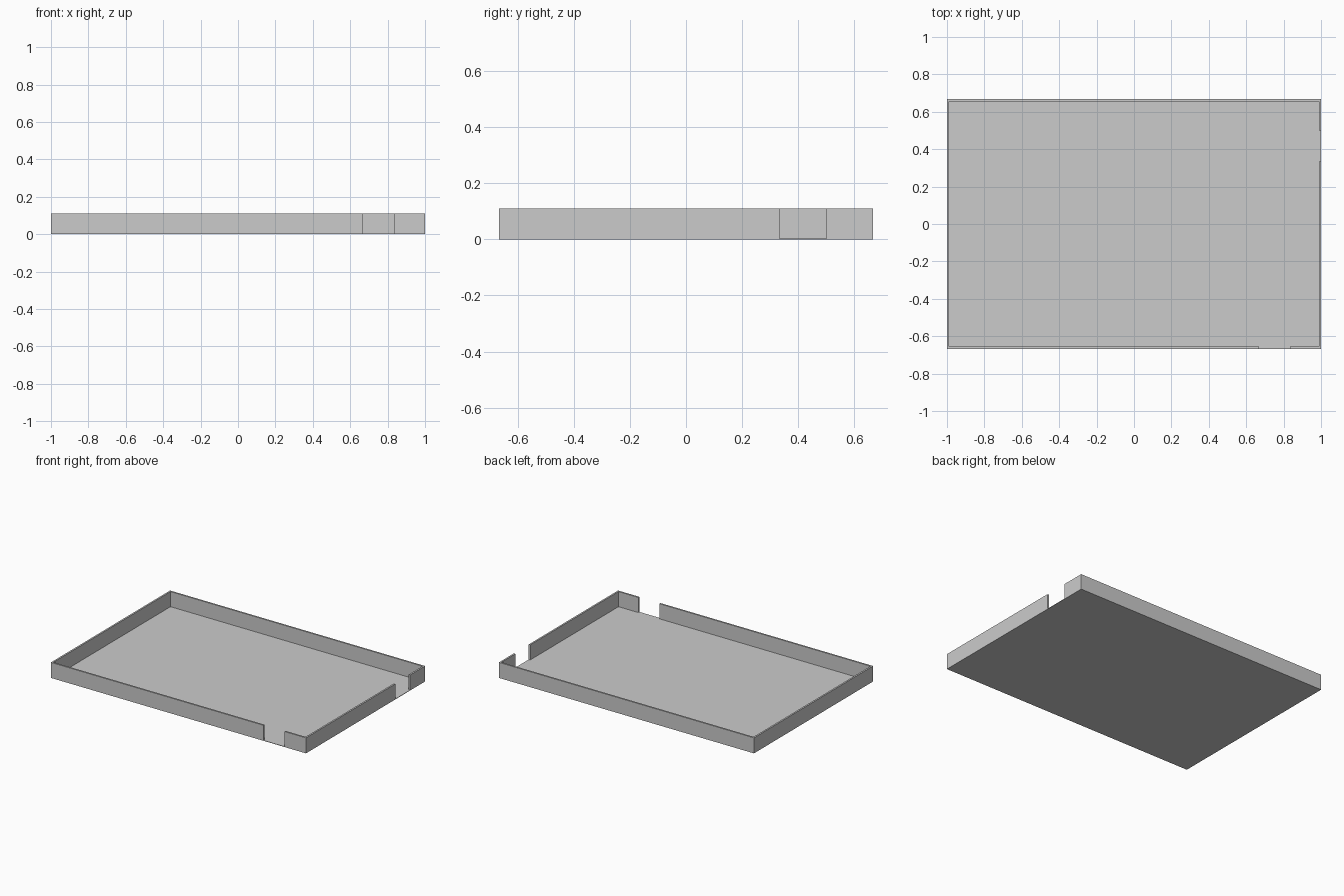
import bpy

if "Cube" in bpy.data.objects:
    bpy.data.objects.remove(bpy.data.objects["Cube"])

W, D, H = 1.0, 0.667, 0.11    # half width, half depth, total height
T, F = 0.012, 0.003           # wall and floor thickness


def box(name, x0, x1, y0, y1, z0, z1):
    bpy.ops.mesh.primitive_cube_add(
        size=1, location=((x0 + x1) / 2, (y0 + y1) / 2, (z0 + z1) / 2))
    ob = bpy.context.object
    ob.name = name
    ob.scale = (x1 - x0, y1 - y0, z1 - z0)
    bpy.ops.object.transform_apply(location=False, rotation=False, scale=True)
    return ob


# Thin floor slab
box("floor", -W, W, -D, D, 0, F)

# Full-length back and left walls
box("back_wall", -W, W, D - T, D, F, H)
box("left_wall", -W, -W + T, -D, D - T, F, H)

# Front wall, split by a doorway
box("front_wall_long", -W + T, 0.667, -D, -D + T, F, H)
box("front_wall_short", 0.833, W, -D, -D + T, F, H)

# Right wall, split by a doorway
box("right_wall_long", W - T, W, -D + T, 0.333, F, H)
box("right_wall_short", W - T, W, 0.5, D - T, F, H)
